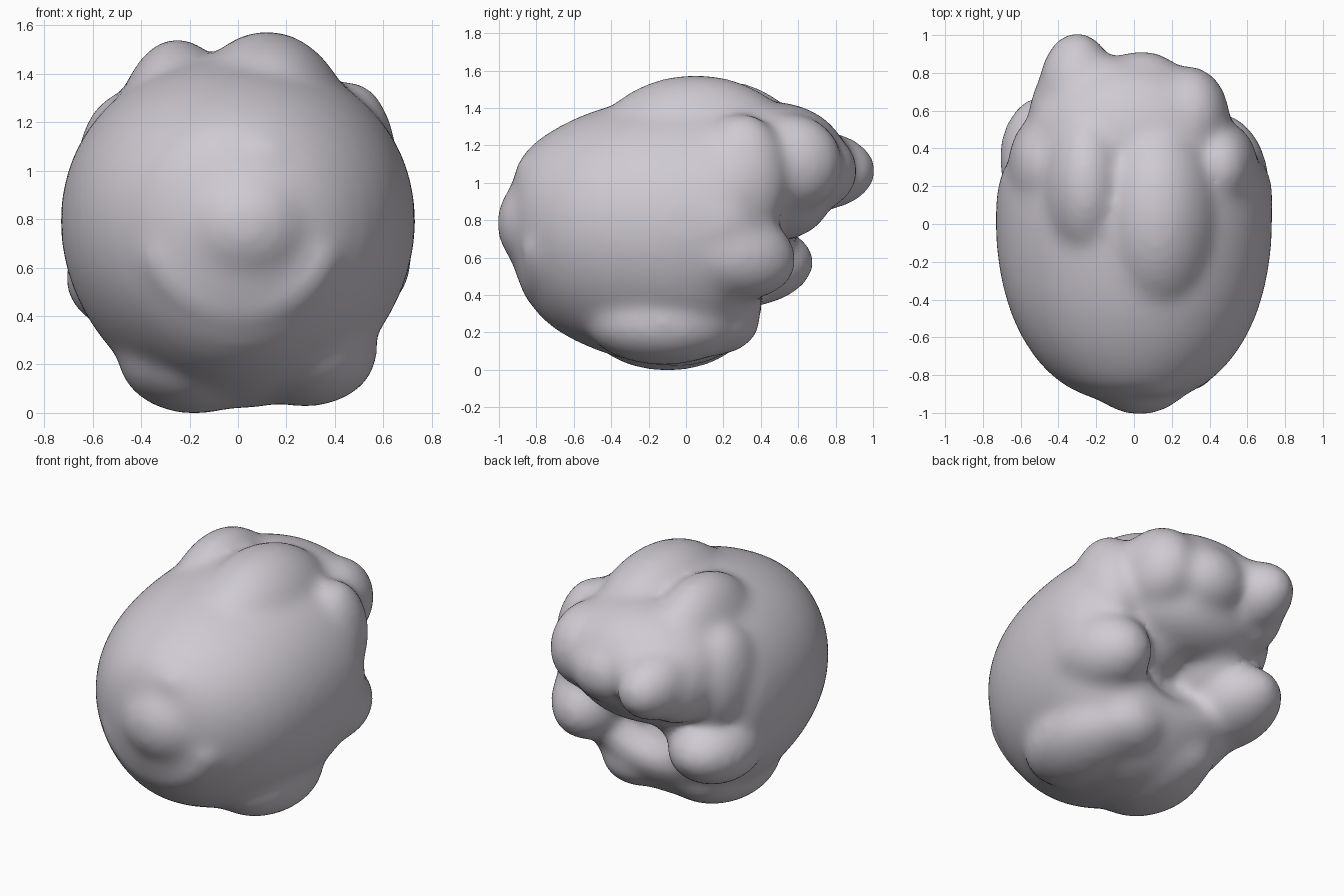
import bpy, bmesh, math
from mathutils import Matrix, Vector

cube = bpy.data.objects.get("Cube")
if cube:
    bpy.data.objects.remove(cube)

# Single clay colour
clay = bpy.data.materials.new("pale grey clay")
clay.use_nodes = True
colour = (0.62, 0.59, 0.64, 1)
clay.diffuse_color = colour
clay.node_tree.nodes["Principled BSDF"].inputs["Base Color"].default_value = colour

bm = bmesh.new()


def lobe(centre, radii, tilt=0, turn=0):
    """Rounded lump; tilt is about x, turn about z, in degrees."""
    matrix = (Matrix.Translation(centre)
              @ Matrix.Rotation(math.radians(turn), 4, 'Z')
              @ Matrix.Rotation(math.radians(tilt), 4, 'X')
              @ Matrix.Diagonal((*radii, 1)))
    bmesh.ops.create_uvsphere(bm, u_segments=32, v_segments=20, radius=1, matrix=matrix)


def loft(sections, sides=48):
    """Egg-shaped rings along y, fuller on top: (y, half width, bottom, top)."""
    rings = []
    for y, width, low, high in sections:
        ring = []
        for i in range(sides):
            a = math.tau * i / sides
            ring.append(bm.verts.new((width * math.cos(a) * (1 + 0.06 * math.sin(a)), y,
                                      (low + high) / 2 + (high - low) / 2 * math.sin(a))))
        rings.append(ring)
    for a, b in zip(rings, rings[1:]):
        for i in range(sides):
            j = (i + 1) % sides
            bm.faces.new((a[i], a[j], b[j], b[i]))
    bm.faces.new(rings[0])
    bm.faces.new(rings[-1])


# Main body, with its back end folded inward as a shallow hollow
loft([(-0.94, 0.16, 0.6, 0.95), (-0.9, 0.3, 0.46, 1.13), (-0.8, 0.46, 0.27, 1.23),
      (-0.6, 0.61, 0.14, 1.35), (-0.35, 0.7, 0.05, 1.43), (-0.1, 0.735, 0.0, 1.47),
      (0.12, 0.735, 0.02, 1.48), (0.3, 0.71, 0.13, 1.46), (0.44, 0.58, 0.32, 1.38),
      (0.38, 0.34, 0.42, 1.1), (0.28, 0.16, 0.5, 0.8)])

# Muzzle and brow
lobe((0.03, -0.73, 0.78), (0.31, 0.285, 0.29))
lobe((0.1, -0.74, 1.06), (0.17, 0.18, 0.11))

# Lower lip curving round the muzzle
for step in range(15):
    angle = math.radians(200 + step * 10)
    lobe((0.01 + 0.34 * math.cos(angle), -0.78, 0.75 + 0.32 * math.sin(angle)),
         (0.1, 0.1, 0.09))

# Crown ridges
lobe((-0.25, 0.2, 1.02), (0.28, 0.5, 0.525))
lobe((0.12, 0.05, 1.05), (0.38, 0.62, 0.525))

# Overhanging upper back, filled out to the flanks
lobe((-0.02, 0.46, 1.1), (0.55, 0.41, 0.33))
lobe((-0.04, 0.46, 0.92), (0.47, 0.32, 0.24))
lobe((0.29, 0.56, 1.1), (0.22, 0.28, 0.265))
lobe((-0.3, 0.7, 1.06), (0.21, 0.32, 0.215))
lobe((0.04, 0.67, 1.06), (0.27, 0.25, 0.22))
lobe((-0.14, 0.62, 1.12), (0.24, 0.27, 0.2))
lobe((-0.37, 0.56, 1.01), (0.19, 0.29, 0.23))
lobe((-0.47, 0.3, 0.98), (0.2, 0.29, 0.34))
lobe((0.46, 0.3, 1.02), (0.2, 0.25, 0.35))

# Side lobes curling round the hollow
lobe((0.46, 0.22, 0.63), (0.26, 0.38, 0.255), tilt=-14, turn=5)
lobe((0.5, 0.14, 0.78), (0.24, 0.3, 0.24))
lobe((-0.45, 0.33, 0.55), (0.265, 0.36, 0.22), tilt=6, turn=5)

# Underside lobes
lobe((0.28, -0.12, 0.25), (0.3, 0.42, 0.23))
lobe((0.2, 0.14, 0.26), (0.25, 0.26, 0.19))
lobe((-0.18, -0.1, 0.23), (0.32, 0.42, 0.24))
lobe((-0.22, 0.12, 0.25), (0.24, 0.22, 0.19))

mesh = bpy.data.meshes.new("body_lumps")
bm.to_mesh(mesh)
bm.free()
body = bpy.data.objects.new("lumpy_body", mesh)
bpy.context.collection.objects.link(body)

# Round the lumps, fuse them into one skin and soften the joins
rounding = body.modifiers.new("rounding", 'SUBSURF')
rounding.levels = 1
remesh = body.modifiers.new("fuse", 'REMESH')
remesh.mode = 'VOXEL'
remesh.voxel_size = 0.025
smooth = body.modifiers.new("soften", 'SMOOTH')
smooth.factor = 0.5
smooth.iterations = 30
graph = bpy.context.evaluated_depsgraph_get()
skin = bpy.data.meshes.new_from_object(body.evaluated_get(graph))
body.modifiers.clear()
body.data = skin
bpy.data.meshes.remove(mesh)

# Centre the skin and stand it on the ground
low = Vector([min(v.co[i] for v in skin.vertices) for i in range(3)])
high = Vector([max(v.co[i] for v in skin.vertices) for i in range(3)])
middle = (low + high) / 2
skin.transform(Matrix.Translation((-middle.x, -middle.y, -low.z)))

skin.materials.clear()
skin.materials.append(clay)
for face in skin.polygons:
    face.use_smooth = True
    face.material_index = 0
skin.update()
